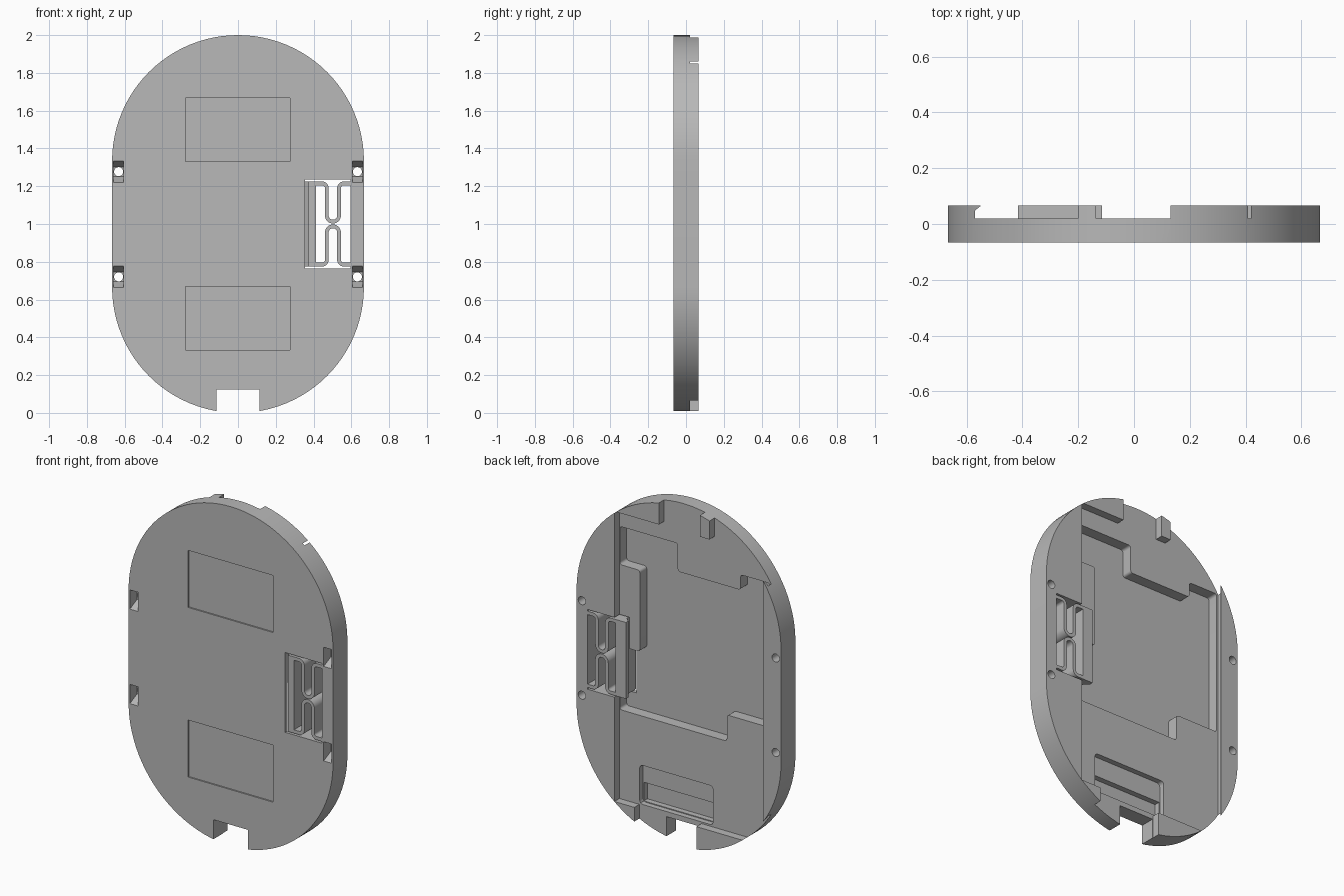
import bpy, bmesh
from math import sin, cos, pi, radians
from mathutils import Vector

cube = bpy.data.objects.get("Cube")
if cube:
    bpy.data.objects.remove(cube, do_unlink=True)

grey = bpy.data.materials.new("plain_grey")
grey.use_nodes = True
colour = (0.48, 0.48, 0.48, 1)
grey.diffuse_color = colour
grey.node_tree.nodes["Principled BSDF"].inputs["Base Color"].default_value = colour

BACK, FRONT, FLOOR, DEEP = 0.067, -0.067, 0.02, -0.045


def prism(name, pts, lo, hi, axis="y", radius=0.0):
    """Extrude a 2D profile: (x, z) along y, (x, y) along z or (y, z) along x."""
    place = {"y": lambda p, t: (p[0], t, p[1]),
             "z": lambda p, t: (p[0], p[1], t),
             "x": lambda p, t: (t, p[0], p[1])}[axis]
    bm = bmesh.new()
    face = bm.faces.new([bm.verts.new(place(p, lo)) for p in pts])
    ext = bmesh.ops.extrude_face_region(bm, geom=[face])
    shift = Vector(place((0, 0), hi - lo))
    bmesh.ops.translate(bm, vec=shift, verts=[v for v in ext["geom"] if isinstance(v, bmesh.types.BMVert)])
    if radius:
        run = [e for e in bm.edges
               if abs((e.verts[0].co - e.verts[1].co).normalized().dot(shift.normalized())) > 0.99]
        bmesh.ops.bevel(bm, geom=run, offset=radius, segments=4, profile=0.5, affect="EDGES")
    bmesh.ops.recalc_face_normals(bm, faces=bm.faces)
    mesh = bpy.data.meshes.new(name)
    bm.to_mesh(mesh)
    bm.free()
    mesh.materials.append(grey)
    ob = bpy.data.objects.new(name, mesh)
    bpy.context.collection.objects.link(ob)
    return ob


def arc(cx, cz, r, a, b, n=10):
    steps = [radians(a + (b - a) * i / n) for i in range(n + 1)]
    return [(cx + r * cos(t), cz + r * sin(t)) for t in steps]


def box(x0, x1, z0, z1):
    return [(x0, z0), (x1, z0), (x1, z1), (x0, z1)]


def activate(ob):
    bpy.ops.object.select_all(action="DESELECT")
    ob.select_set(True)
    bpy.context.view_layer.objects.active = ob


def cut(target, cutter):
    cutter.hide_render = True
    activate(target)
    mod = target.modifiers.new("cut", "BOOLEAN")
    mod.operation, mod.solver, mod.object = "DIFFERENCE", "EXACT", cutter
    bpy.ops.object.modifier_apply(modifier=mod.name)
    bpy.data.objects.remove(cutter, do_unlink=True)


def smooth(ob):
    activate(ob)
    bpy.ops.object.shade_smooth_by_angle(angle=radians(30))


# Case body: stadium outline
R = 2 / 3
body = prism("case_body", arc(0, 2 - R, R, 0, 180, 48) + arc(0, R, R, 180, 360, 48), FRONT, BACK)

# Back pocket, leaving corner blocks and the top tab
cut(body, prism("pocket_cutter", [
    (-0.51, 0.145), (-0.115, 0.145), (-0.115, -0.1), (0.29, -0.1), (0.29, 0.15),
    (0.42, 0.15), (0.42, 1.86), (0.13, 1.86), (0.13, 2.1), (-0.137, 2.1),
    (-0.137, 1.86), (-0.2, 1.86), (-0.2, 2.1), (-0.51, 2.1)], FLOOR, 0.1))

# Undercut lip along one side rail
cut(body, prism("lip_cutter", [
    (-0.5, FLOOR), (-0.57, FLOOR), (-0.57, 0.048), (-0.55, 0.064),
    (-0.55, 0.1), (-0.5, 0.1)], -0.1, 2.1, "z"))

# Deeper stepped recess in the pocket floor
cut(body, prism("deep_cutter", [
    (0.418, 1.755), (0.04, 1.755), (0.04, 1.59), (-0.37, 1.59), (-0.37, 1.68),
    (-0.56, 1.68), (-0.56, 0.83), (-0.28, 0.83), (-0.28, 0.675), (0.418, 0.675),
    (0.418, 1.05), (0.287, 1.05), (0.287, 1.53), (0.418, 1.53)], DEEP, 0.03, radius=0.015))

# Two-level lower recess
cut(body, prism("shelf_cutter", box(-0.19, 0.288, 0.155, 0.385), -0.012, 0.03, radius=0.02))
cut(body, prism("lower_cutter", box(-0.185, 0.283, 0.16, 0.27), DEEP, 0.03))

# Cable notch in the bottom edge, latch window
cut(body, prism("notch_cutter", box(-0.113, 0.113, -0.1, 0.125), -0.1, 0.1))
cut(body, prism("window_cutter", box(0.355, 0.595, 0.765, 1.235), -0.1, 0.1))

# Shallow front panels
for z in (0.5, 1.5):
    cut(body, prism("panel_cutter", box(-0.278, 0.276, z - 0.168, z + 0.168), -0.1, FRONT + 0.008))

# Screw holes with sloped front pockets
for x in (-0.632, 0.632):
    for z in (0.72, 1.277):
        cut(body, prism("screw_pocket_cutter", [
            (-0.068, z - 0.057), (-0.068, z + 0.057), (0.0, z + 0.025), (0.0, z - 0.025)],
            x - 0.026, x + 0.026, "x"))
        cut(body, prism("screw_hole_cutter", arc(x, z, 0.024, 0, 345, 23), -0.1, 0.1))
smooth(body)

# Sliding latch with a hooked lip at the back
latch = prism("latch", [
    (0.372, FRONT), (0.412, FRONT), (0.412, BACK), (0.345, BACK),
    (0.345, 0.045), (0.372, FLOOR)], 0.775, 1.225, "z")

# Folded springs joining the latch to the case
path = ([(0.405, 1.215)] + arc(0.445, 1.19, 0.025, 90, 0)
        + arc(0.5025, 1.045, 0.0325, 180, 360, 16)
        + arc(0.56, 1.19, 0.025, 180, 90) + [(0.6, 1.215)])


def ribbon(line, half):
    left, right = [], []
    for i, p in enumerate(line):
        a, b = Vector(line[max(i - 1, 0)]), Vector(line[min(i + 1, len(line) - 1)])
        d = (b - a).normalized() * half
        left.append((p[0] - d.y, p[1] + d.x))
        right.append((p[0] + d.y, p[1] - d.x))
    return left + right[::-1]


for name, flip in (("upper_spring", False), ("lower_spring", True)):
    pts = ribbon(path, 0.01)
    if flip:
        pts = [(x, 2 - z) for x, z in pts]
    smooth(prism(name, pts, FRONT, BACK))
